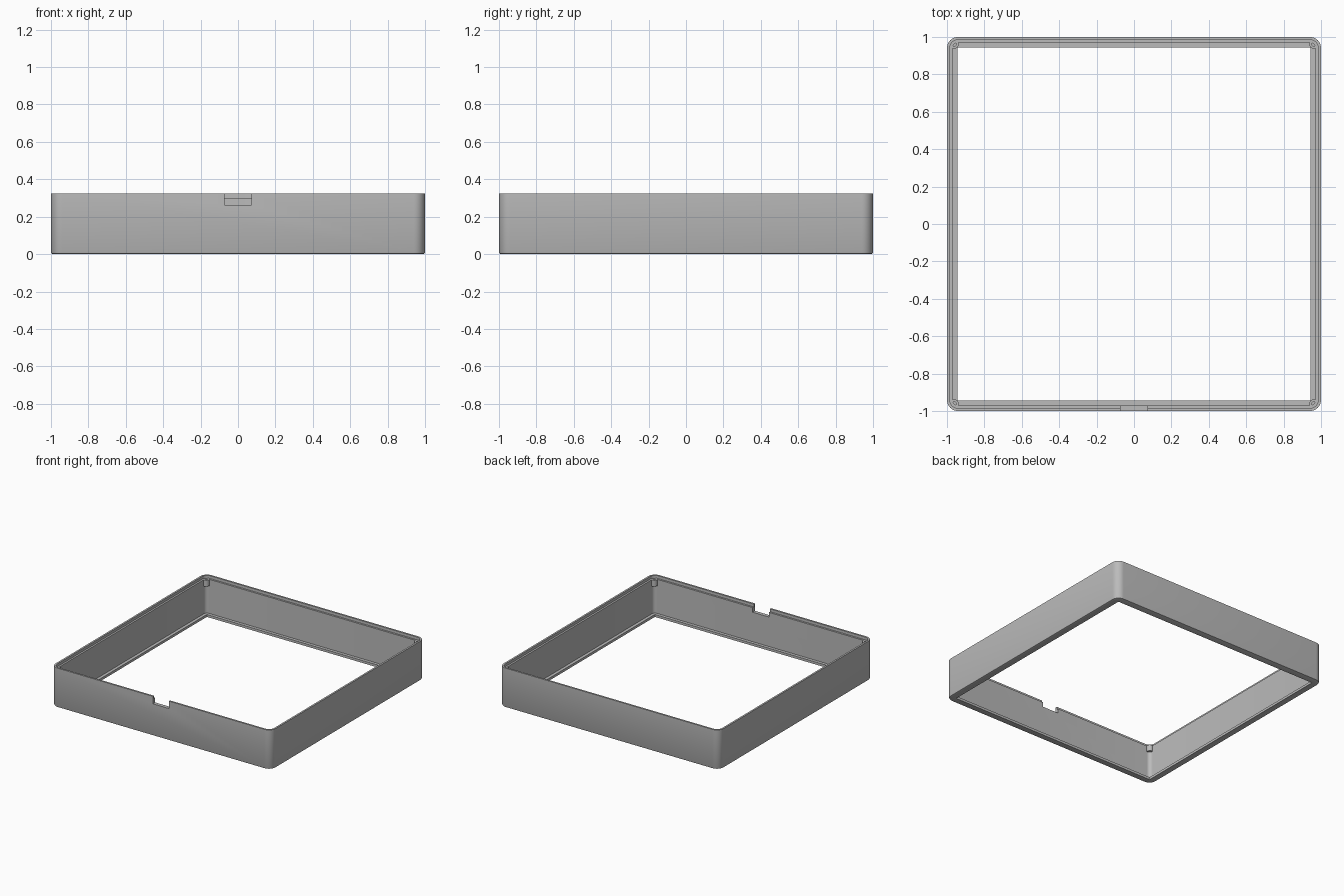
import bpy, bmesh, math

if "Cube" in bpy.data.objects:
    bpy.data.objects.remove(bpy.data.objects["Cube"])

grey = bpy.data.materials.new("plain grey")
grey.use_nodes = True
colour = (0.5, 0.5, 0.5, 1)
grey.diffuse_color = colour
grey.node_tree.nodes["Principled BSDF"].inputs["Base Color"].default_value = colour

HEIGHT, LEDGE, FLOOR = 0.323, 0.30, 0.02
CORNER = 0.06
STEPS = 8


def rounded_square(inset, z):
    """Points of a rounded square, inset from the outer outline."""
    radius = max(CORNER - inset, 0.003)
    centre = 1 - inset - radius
    points = []
    for quarter in range(4):
        mid = math.radians(45 + 90 * quarter)
        cx = math.copysign(centre, math.cos(mid))
        cy = math.copysign(centre, math.sin(mid))
        for i in range(STEPS + 1):
            a = math.pi / 2 * (quarter + i / STEPS)
            points.append((cx + radius * math.cos(a), cy + radius * math.sin(a), z))
    return points


def circle(radius, z, x, y, sides=24):
    return [(x + radius * math.cos(2 * math.pi * i / sides),
             y + radius * math.sin(2 * math.pi * i / sides), z) for i in range(sides)]


def loft(name, rings, closed):
    """Skin rings of points; a closed loft joins the last ring to the first."""
    bm = bmesh.new()
    loops = [[bm.verts.new(p) for p in ring] for ring in rings]
    pairs = list(zip(loops, loops[1:]))
    if closed:
        pairs.append((loops[-1], loops[0]))
    else:
        bm.faces.new(loops[0])
        bm.faces.new(loops[-1])
    for a, b in pairs:
        for i in range(len(a)):
            j = (i + 1) % len(a)
            bm.faces.new((a[i], a[j], b[j], b[i]))
    bmesh.ops.recalc_face_normals(bm, faces=bm.faces)
    mesh = bpy.data.meshes.new(name)
    bm.to_mesh(mesh)
    bm.free()
    mesh.materials.append(grey)
    obj = bpy.data.objects.new(name, mesh)
    bpy.context.collection.objects.link(obj)
    return obj


def smooth(obj):
    bpy.ops.object.select_all(action="DESELECT")
    obj.select_set(True)
    bpy.context.view_layer.objects.active = obj
    bpy.ops.object.shade_smooth_by_angle(angle=math.radians(30))


# Frame: outer wall, stepped top rim and narrow bottom flange
profile = [(0.01, 0), (0.003, 0.003), (0, 0.01), (0, HEIGHT),
           (0.015, HEIGHT), (0.015, LEDGE), (0.03, LEDGE),
           (0.03, FLOOR), (0.055, FLOOR), (0.055, 0)]
frame = loft("frame", [rounded_square(d, z) for d, z in profile], True)

# Notch in the top edge of the front wall
bpy.ops.mesh.primitive_cube_add(size=1, location=(0, -1, 0.262 + 0.1))
cutter = bpy.context.object
cutter.name = "notch_cutter"
cutter.scale = (0.147, 0.2, 0.2)
bpy.ops.object.transform_apply(location=False, rotation=False, scale=True)
cut = frame.modifiers.new("notch", "BOOLEAN")
cut.operation = "DIFFERENCE"
cut.solver = "EXACT"
cut.object = cutter
bpy.context.view_layer.objects.active = frame
bpy.ops.object.modifier_apply(modifier=cut.name)
bpy.data.objects.remove(cutter)
smooth(frame)

# Screw posts in the four top corners, each with a blind hole
POST = 0.963
for side, sx in (("left", 1), ("right", -1)):
    for end, sy in (("front", -1), ("back", 1)):
        x, y = sx * POST, sy * POST
        rings = [(0.026, 0.25), (0.026, LEDGE + 0.001),
                 (0.013, LEDGE + 0.001), (0.013, 0.26)]
        smooth(loft(f"{end}_{side}_screw_post",
                    [circle(r, z, x, y) for r, z in rings], False))
